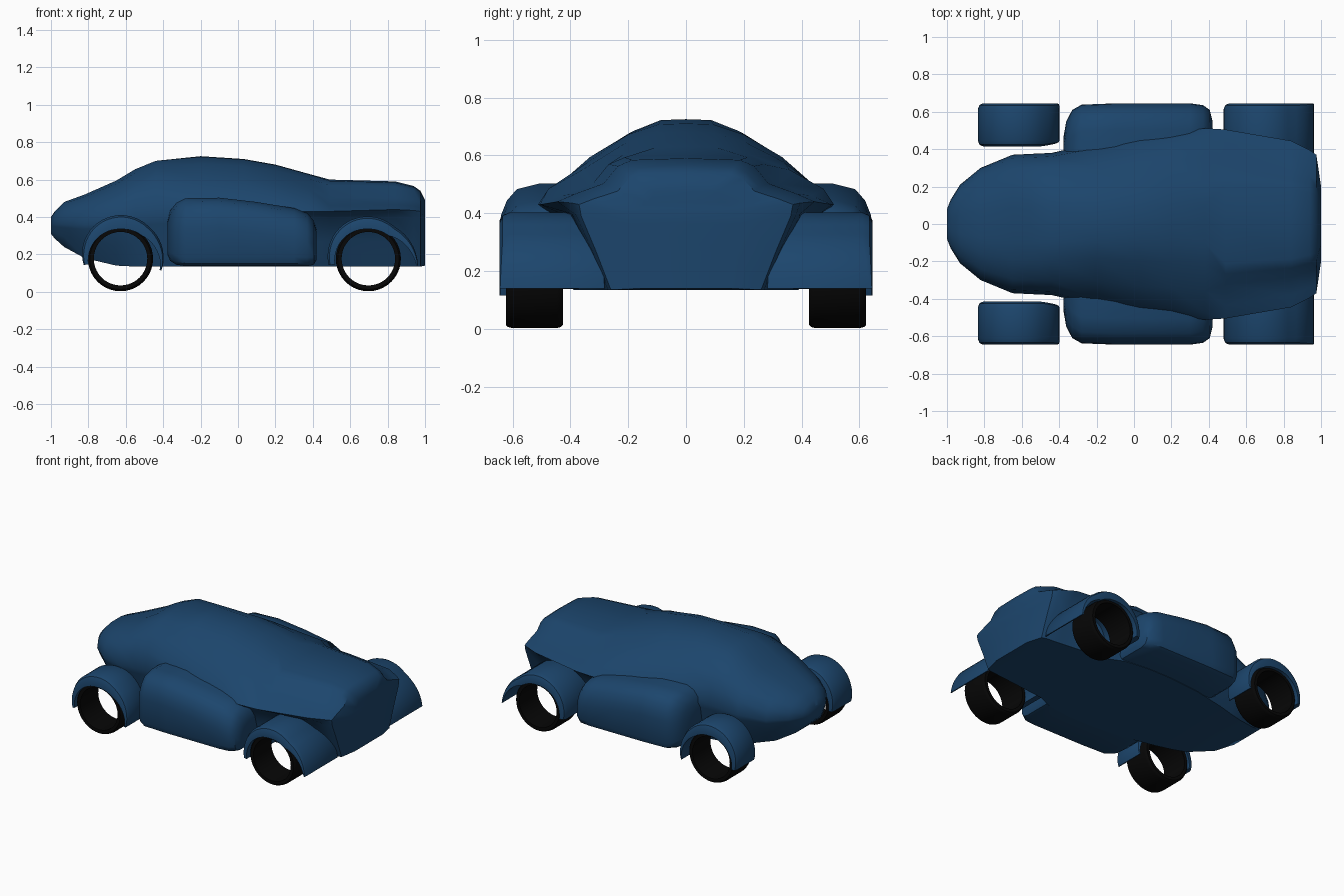
import bpy, bmesh, math

if "Cube" in bpy.data.objects:
    bpy.data.objects.remove(bpy.data.objects["Cube"])

def material(name, rgb):
    m = bpy.data.materials.new(name)
    m.diffuse_color = (*rgb, 1)
    m.use_nodes = True
    m.node_tree.nodes["Principled BSDF"].inputs["Base Color"].default_value = m.diffuse_color
    return m

BLUE = material("dark blue paint", (0.0115, 0.060, 0.151))
BLACK = material("black rubber", (0.002, 0.002, 0.002))

def finish(bm, name, mat, angle=35):
    bmesh.ops.recalc_face_normals(bm, faces=bm.faces)
    me = bpy.data.meshes.new(name)
    bm.to_mesh(me)
    bm.free()
    ob = bpy.data.objects.new(name, me)
    bpy.context.collection.objects.link(ob)
    me.materials.append(mat)
    bpy.ops.object.select_all(action='DESELECT')
    ob.select_set(True)
    bpy.context.view_layer.objects.active = ob
    bpy.ops.object.shade_smooth_by_angle(angle=math.radians(angle))
    return ob

def bridge(bm, rings, closed):
    """Skin consecutive rings; optionally join the last to the first."""
    n = len(rings[0])
    pairs = list(zip(rings, rings[1:]))
    if closed:
        pairs.append((rings[-1], rings[0]))
    for a, b in pairs:
        for i in range(n):
            j = (i + 1) % n
            bm.faces.new((a[i], a[j], b[j], b[i]))

# ---- body: lofted half sections, mirrored across y = 0 ----
ARCH = {
    "nose": [(.95, .40), (.80, .70), (.52, .92), (.25, 1.0)],
    "roof": [(.93, .27), (.70, .60), (.42, .87), (.20, .99)],
    "deck": [(.86, .18), (.64, .42), (.53, .82), (.42, .96)],
}
# x, bottom z, top z, half width, z of half width, bottom half width, width under the lip
STATIONS = [
    (-1.00, .31, .40, .08, .36, .05, .075, "nose"),
    (-.98, .285, .43, .13, .36, .08, .125, "nose"),
    (-.93, .24, .48, .21, .36, .13, .20, "nose"),
    (-.82, .18, .52, .30, .36, .19, .29, "nose"),
    (-.65, .14, .595, .37, .38, .26, .36, "nose"),
    (-.55, .135, .655, .375, .39, .29, .365, "nose"),
    (-.44, .135, .70, .38, .40, .32, .37, "nose"),
    (-.20, .135, .725, .435, .41, .37, .42, "roof"),
    (.03, .135, .71, .475, .42, .39, .45, "roof"),
    (.20, .135, .68, .485, .42, .39, .46, "roof"),
    (.38, .135, .63, .512, .43, .37, .45, "roof"),
    (.49, .135, .60, .505, .43, .32, .41, "deck"),
    (.84, .135, .59, .445, .44, .28, .395, "deck"),
    (.94, .135, .565, .395, .435, .27, .38, "deck"),
    (.975, .135, .54, .37, .43, .26, .362, "deck"),
    (1.00, .14, .49, .20, .40, .15, .19, "deck"),
]
bm = bmesh.new()
rings = []
for x, zb, zt, w, zm, wb, wl, kind in STATIONS:
    # the tail sides flare outwards towards the lip, the nose sides bulge
    bulge = .6 if kind != "deck" else .5
    half = [(wb, zb), (wb + bulge * (wl - wb), zb + .45 * (zm - zb)),
            (wl, zb + .86 * (zm - zb)), (w, zm)]
    half += [(w * u, zm + (zt - zm) * v) for u, v in ARCH[kind]]
    pts = [(0, zb)] + half + [(0, zt)] + [(-y, z) for y, z in reversed(half)]
    rings.append([bm.verts.new((x, y, z)) for y, z in pts])
bridge(bm, rings, False)
for r in (rings[0], rings[-1]):
    n = len(r)
    bm.faces.new((r[0], r[1], r[-1]))
    for i in range(1, n // 2 - 1):
        bm.faces.new((r[i], r[i + 1], r[n - i - 1], r[n - i]))
    bm.faces.new((r[n // 2 - 1], r[n // 2], r[n // 2 + 1]))
finish(bm, "body", BLUE, 38)

# ---- side pods: rounded sections lofted along x ----
# x, outer y, bottom z, top z
POD = [
    (-.378, .46, .20, .38), (-.362, .55, .165, .435), (-.33, .61, .145, .475),
    (-.28, .638, .137, .50), (-.10, .645, .137, .503), (.10, .645, .137, .48),
    (.30, .645, .137, .447), (.37, .635, .137, .42), (.405, .61, .145, .38),
    (.42, .55, .17, .33),
]

def pod(side, name):
    bm = bmesh.new()
    rings = []
    for x, yo, zb, zt in POD:
        s = min(1, (zt - zb) / .3)
        prof = [(.31, zt), (yo - .14, zt), (yo - .06, zt - .02 * s), (yo - .025, zt - .06 * s),
                (yo - .005, zt - .11 * s), (yo, zt - .16 * s), (yo, zb + .05 * s),
                (yo - .015, zb + .015 * s), (yo - .05, zb), (.31, zb)]
        rings.append([bm.verts.new((x, side * y, z)) for y, z in prof])
    bridge(bm, rings, False)
    bm.faces.new(rings[0])
    bm.faces.new(rings[-1])
    finish(bm, name, BLUE, 40)

# ---- fenders: arched shells swept around each wheel ----
def fender(cx, side, y_in, y1, a0, a1, r_side, r_top, flare_out, flare_in, tuck, name):
    bm = bmesh.new()
    rings = []
    steps = 28
    for k in range(steps + 1):
        a = a0 + (a1 - a0) * k / steps
        t = min(1, max(0, (50 - a) / 56))
        s, c = math.sin(math.radians(a)), math.cos(math.radians(a))
        ro = r_side + r_top * s + flare_out * t
        ri = .167 + .009 * abs(c) + flare_in * t
        b = min(.035, (ro - ri) * .8)
        y0 = y_in + tuck * t
        prof = [(y0, ri), (y0, ro - b), (y0 + .3 * b, ro - .3 * b), (y0 + b, ro),
                (y1 - b, ro), (y1 - .3 * b, ro - .3 * b), (y1, ro - b), (y1, ri)]
        rings.append([bm.verts.new((cx + r * c, side * y, .168 + r * s))
                      for y, r in prof])
    bridge(bm, rings, False)
    bm.faces.new(rings[0])
    bm.faces.new(rings[-1])
    finish(bm, name, BLUE, 40)

# ---- wheels: open rings with rounded shoulders ----
def wheel(cx, side, name):
    bm = bmesh.new()
    prof = [(.426, .143), (.426, .164), (.433, .171), (.446, .174),
            (.603, .174), (.616, .171), (.623, .164), (.623, .143)]
    rings = []
    for k in range(40):
        a = 2 * math.pi * k / 40
        rings.append([bm.verts.new((cx + r * math.cos(a), side * y, .177 + r * math.sin(a)))
                      for y, r in prof])
    bridge(bm, rings, True)
    finish(bm, name, BLACK)

for side, label in ((-1, "right"), (1, "left")):
    pod(side, label + "_side_pod")
    fender(-.625, side, .415, .645, 187, -14, .206, .036, .024, .036, .02,
           label + "_front_fender")
    fender(.693, side, .28, .645, 187, -6, .213, .022, .060, .086, 0,
           label + "_rear_fender")
    wheel(-.628, side, label + "_front_wheel")
    wheel(.697, side, label + "_rear_wheel")
